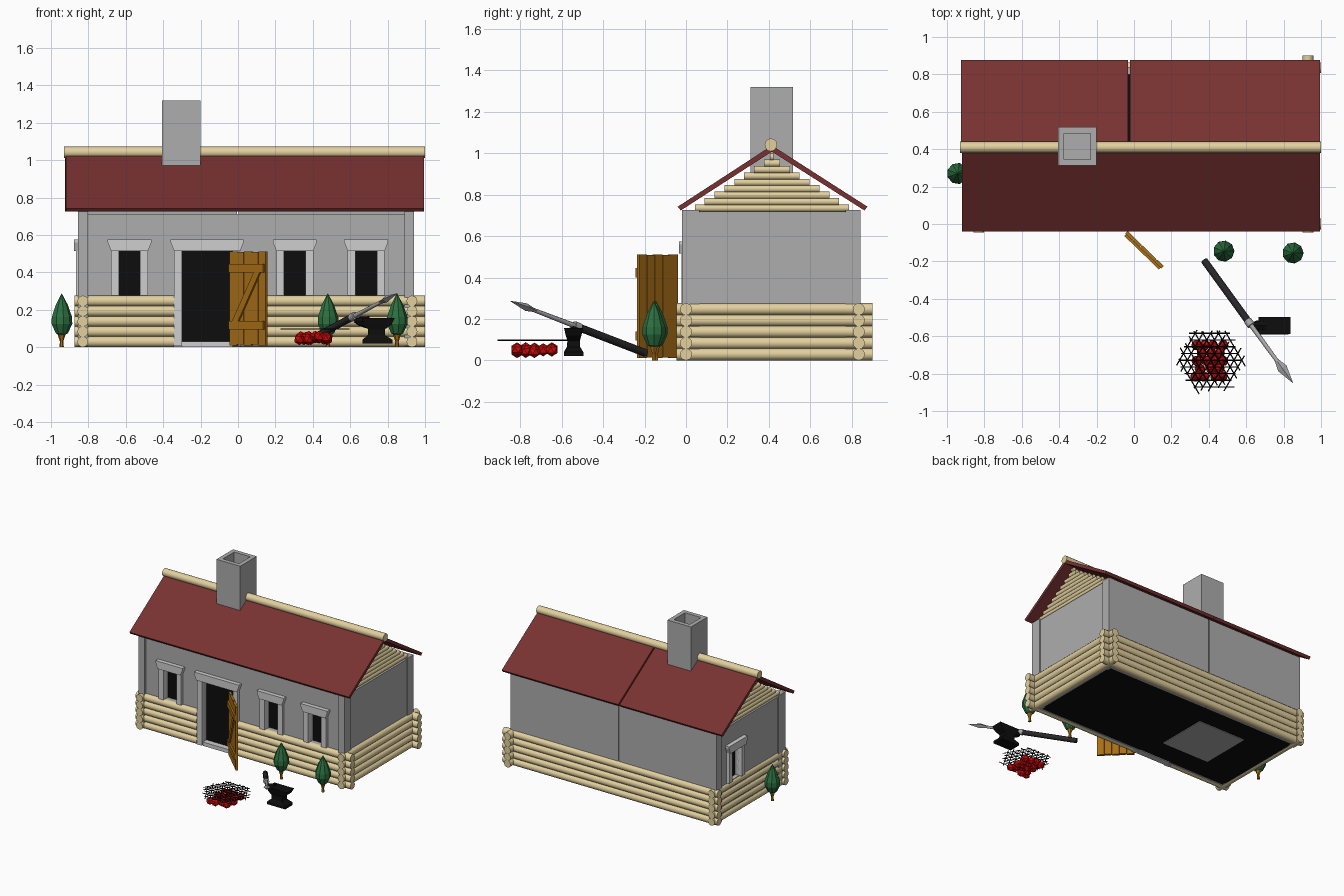
import bpy, bmesh, math, random
from mathutils import Matrix, Vector

if "Cube" in bpy.data.objects:
    bpy.data.objects.remove(bpy.data.objects["Cube"])

random.seed(4)
I = Matrix.Identity(4)


def mat(name, r, g, b):
    m = bpy.data.materials.new(name)
    m.diffuse_color = (r, g, b, 1)
    m.use_nodes = True
    m.node_tree.nodes["Principled BSDF"].inputs["Base Color"].default_value = m.diffuse_color
    return m


STONE = mat("grey plaster", .42, .42, .42)
TRIM = mat("pale trim", .62, .62, .62)
LOG = mat("cream timber", .76, .63, .34)
ROOF = mat("dark red roof", .19, .031, .031)
BLACK = mat("black", .004, .004, .004)
WOOD = mat("orange wood", .40, .16, .008)
GREEN = mat("tree green", .025, .16, .05)
RED = mat("glowing red", .62, .003, .003)
GRIP = mat("charcoal grip", .022, .02, .022)
STEEL = mat("steel", .40, .40, .41)


def finish(bm, name, m, M=I):
    bmesh.ops.recalc_face_normals(bm, faces=bm.faces)
    me = bpy.data.meshes.new(name)
    bm.to_mesh(me)
    bm.free()
    me.materials.append(m)
    me.transform(M)
    ob = bpy.data.objects.new(name, me)
    bpy.context.collection.objects.link(ob)
    return ob


def loft(name, rings, m, M=I, smooth=False):
    """Skin a list of equal-length point rings, with capped ends."""
    bm = bmesh.new()
    vs = [[bm.verts.new(p) for p in r] for r in rings]
    n = len(vs[0])
    for a, b in zip(vs, vs[1:]):
        for i in range(n):
            f = bm.faces.new((a[i], a[(i + 1) % n], b[(i + 1) % n], b[i]))
            f.smooth = smooth
    bm.faces.new(vs[0])
    bm.faces.new(vs[-1])
    return finish(bm, name, m, M)


def box(name, x0, x1, y0, y1, z0, z1, m, M=I):
    ring = [(x0, y0), (x1, y0), (x1, y1), (x0, y1)]
    return loft(name, [[(x, y, z) for x, y in ring] for z in (z0, z1)], m, M)


def lathe(name, prof, n, m, M=I, smooth=False):
    rings = [[(r * math.cos(2 * math.pi * i / n), r * math.sin(2 * math.pi * i / n), z)
              for i in range(n)] for r, z in prof]
    return loft(name, rings, m, M, smooth)


def aim(a, b):
    """Matrix putting local z along a to b, starting at a."""
    d = Vector(b) - Vector(a)
    return Matrix.Translation(a) @ d.to_track_quat('Z', 'Y').to_matrix().to_4x4(), d.length


def rod(name, a, b, r, m, n=12, smooth=True):
    M, L = aim(a, b)
    return lathe(name, [(r, 0), (r, L)], n, m, M, smooth)


def prism_x(name, yz, x0, x1, m):
    return loft(name, [[(x, y, z) for y, z in yz] for x in (x0, x1)], m)


# Wall with openings (centre, half width, sill height) and their trim; outside faces local -y
def wall(name, u0, u1, openings, M):
    x, top = u0, .515
    for c, h, sill in openings:
        box(name + "_panel", x, c - h, 0, .035, .005, .712, STONE, M)
        box(name + "_lintel", c - h, c + h, 0, .035, top, .712, STONE, M)
        if sill > .1:
            box(name + "_below_window", c - h, c + h, 0, .035, .005, sill, STONE, M)
        for s in (-1, 1):
            xa, xb = sorted((c + s * h, c + s * (h + .042)))
            box(name + "_frame", xa, xb, -.022, .02, .275 if sill > .1 else .005, top, TRIM, M)
        ring = lambda w, z: [(c - w, -.033, z), (c + w, -.033, z), (c + w, .01, z), (c - w, .01, z)]
        loft(name + "_header", [ring(h + .042, top), ring(h + .06, .56), ring(h + .06, .575)], TRIM, M)
        x = c + h
    box(name + "_panel", x, u1, 0, .035, .005, .712, STONE, M)


wall("front_wall", -.83, .92, [(-.58, .057, .275), (-.165, .135, .03),
                              (.304, .057, .275), (.685, .057, .275)], I)
wall("left_wall", 0, .84, [(.24, .057, .275)],
     Matrix.Translation((-.845, .84, 0)) @ Matrix.Rotation(-math.pi / 2, 4, 'Z'))
box("right_wall", .90, .935, 0, .83, .005, .715, STONE)
for a, b in ((-.845, -.005), (.003, .935)):
    box("back_wall", a, b, .80, .84, .005, .725, STONE)
box("door_sill", -.3, -.03, -.01, .04, 0, .03, TRIM)
for x in (-.855, .89):
    box("front_corner_post", x, x + .052, -.02, .065, .005, .725, STONE)
    box("back_corner_post", x, x + .052, .77, .842, .005, .725, STONE)
box("dark_interior", -.81, .90, .035, .80, .006, .70, BLACK)
box("hearth_base", -.505, -.09, .22, .63, .001, .02, STONE)

# Log base: five courses crossing at the corners
for i in range(5):
    z = .029 + i * .0545
    rod("front_log_left", (-.875, 0, z), (-.342, 0, z), .029, LOG)
    rod("front_log_right", (.012, 0, z), (1, 0, z), .029, LOG)
    rod("back_log", (-.875, .835, z), (1, .835, z), .029, LOG)
    rod("left_log", (-.83, -.045, z), (-.83, .87, z), .029, LOG)
    rod("right_log", (.93, -.045, z), (.93, .9, z), .029, LOG)

# Gable logs, shortened to follow the roof slope
for i in range(9):
    z = .735 + i * .031
    h = (1.0 - z) / .65 - .035
    for x in (-.83, .915):
        rod("gable_log", (x, .415 - h, z), (x, .415 + h, z), .018, LOG)

# Roof: front slab in one piece, back slab split by a seam, ridge log on top
slope = [(-.455, .742), (0, 1.038), (0, 1.008), (-.44, .724)]
prism_x("roof_front", [(.415 + y, z) for y, z in slope], -.92, .995, ROOF)
for a, b in ((-.925, -.032), (-.022, .995)):
    prism_x("roof_back", [(.415 - y * 1.015, z) for y, z in slope], a, b, ROOF)
rod("ridge_log", (-.93, .41, 1.042), (1, .41, 1.042), .03, LOG)

# Hollow chimney
sq = lambda h, z: [(-.303 - h, .415 - h, z), (-.303 + h, .415 - h, z),
                   (-.303 + h, .415 + h, z), (-.303 - h, .415 + h, z)]
loft("chimney", [sq(.103, .9), sq(.103, 1.32), sq(.07, 1.32), sq(.07, 1.15)], STONE)

# Open plank door with Z brace
D = Matrix.Translation((-.04, -.045, 0)) @ Matrix.Rotation(math.radians(-44), 4, 'Z')
for i in range(5):
    box("door_plank", i * .054, i * .054 + .052, -.009, .009,
        .01 + .003 * (i % 2), .512 - .004 * (i % 2), WOOD, D)
for z in (.095, .40):
    box("door_batten", .005, .262, -.022, -.008, z, z + .045, WOOD, D)
loft("door_brace", [[(x, y, z) for x, z in ((.03, .14), (.075, .14), (.235, .40), (.19, .40))]
                    for y in (-.02, -.008)], WOOD, D)

# Little trees
for x, y in ((.48, -.145), (.85, -.155), (-.943, .27)):
    T = Matrix.Translation((x, y, 0))
    lathe("tree_trunk", [(.012, 0), (.009, .03), (.022, .07), (.015, .085)], 6, WOOD, T)
    lathe("tree_crown", [(.012, .062), (.034, .075), (.057, .125), (.056, .16),
                         (.034, .225), (.001, .287)], 9, GREEN, T)

# Anvil: stacked rectangular sections plus a horn
sections = [(.02, .665, .825, .047), (.04, .665, .825, .047), (.065, .695, .785, .032),
            (.095, .695, .785, .030), (.12, .67, .82, .038), (.155, .665, .838, .046)]
loft("anvil_body", [[(a, -.543 - h, z), (b, -.543 - h, z), (b, -.543 + h, z), (a, -.543 + h, z)]
                    for z, a, b, h in sections], BLACK)
M, L = aim((.70, -.543, .132), (.622, -.543, .142))
lathe("anvil_horn", [(.034, 0), (.026, L * .6), (.010, L)], 8, BLACK, M)

# Hot coals
for j in range(-2, 3):
    for i in range(4 - abs(j) % 2):
        bm = bmesh.new()
        bmesh.ops.create_icosphere(bm, subdivisions=1, radius=.031)
        x = .405 + (i - (3 - abs(j) % 2) / 2) * .048 + random.uniform(-.008, .008)
        pos = (x, -.732 + j * .042, .05 + random.uniform(-.01, .01))
        finish(bm, "coal", RED, Matrix.Translation(pos)
               @ Matrix.Rotation(random.uniform(0, 3), 4, 'Z'))

# Grate: thin bars in three directions
for k in range(3):
    ang = k * math.pi / 3
    u = Vector((math.cos(ang), math.sin(ang), 0))
    v = Vector((-u.y, u.x, 0))
    for i in range(-4, 5):
        c = Vector((.41, -.728, .097)) + v * (i * .036)
        half = .165 - .014 * abs(i)
        s = random.uniform(-.018, .018)
        rod("grate_bar", c + u * (s - half), c + u * (s + half), .0033, BLACK, 4, False)

# Spear: grip, collar, steel shaft and leaf blade
M, L = aim((.375, -.195, .035), (.85, -.85, .287))
lathe("spear_grip", [(.019, 0), (.019, .50 * L)], 10, GRIP, M, True)
lathe("spear_collar", [(.022, .49 * L), (.022, .53 * L)], 10, STEEL, M, True)
lathe("spear_shaft", [(.013, .5 * L), (.010, .83 * L)], 8, STEEL, M, True)
lathe("spear_blade", [(.010, .81 * L), (.027, .88 * L), (.001, L)], 4, STEEL,
      M @ Matrix.Diagonal((1, .7, 1, 1)))
